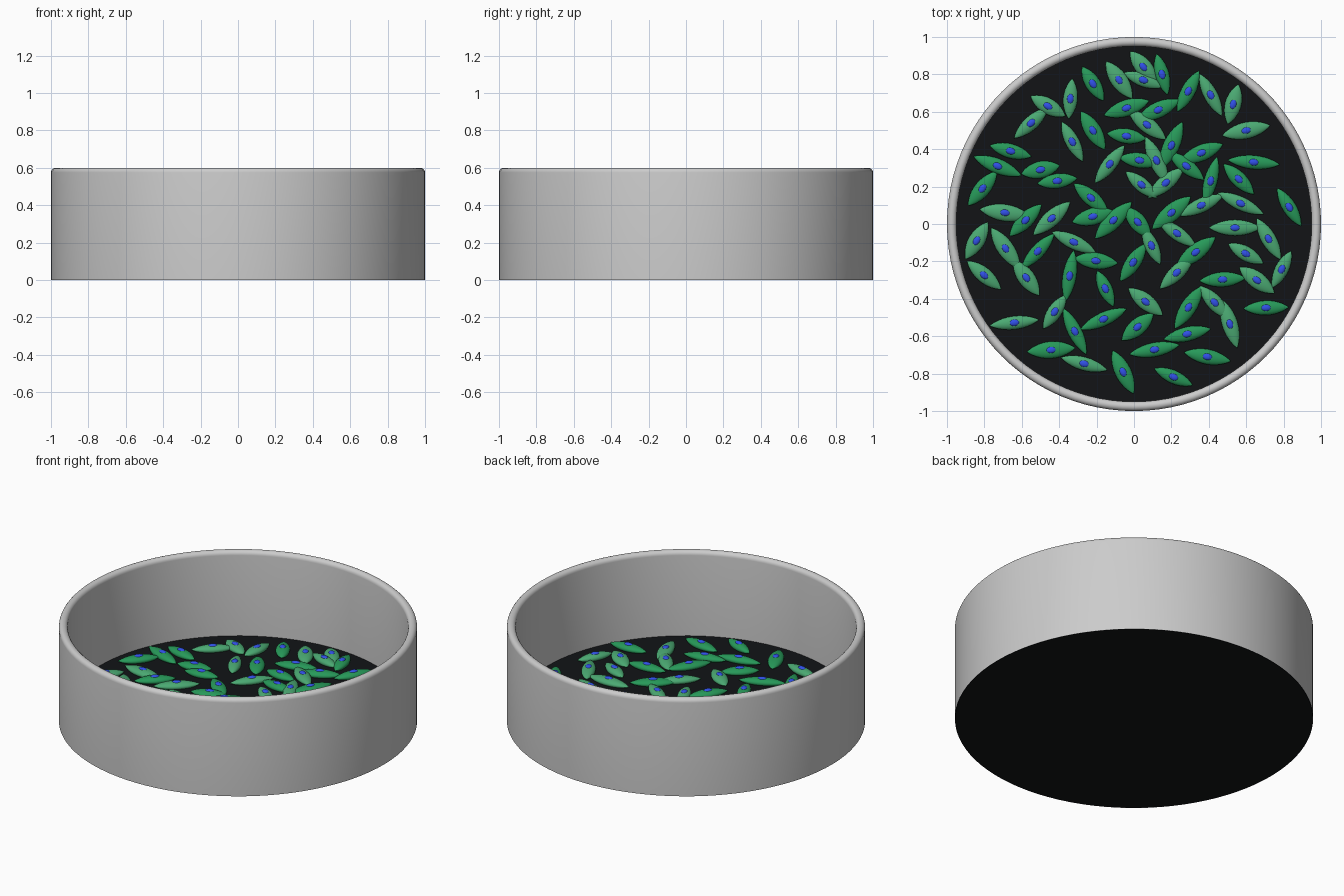
import bpy, bmesh, math, random

if "Cube" in bpy.data.objects:
    bpy.data.objects.remove(bpy.data.objects["Cube"])

random.seed(7)
FLOOR = 0.08
SEG = 96


def material(name, rgb):
    m = bpy.data.materials.new(name)
    m.diffuse_color = (*rgb, 1)
    m.use_nodes = True
    m.node_tree.nodes["Principled BSDF"].inputs["Base Color"].default_value = m.diffuse_color
    return m


def add_object(name, mesh):
    ob = bpy.data.objects.new(name, mesh)
    bpy.context.collection.objects.link(ob)
    return ob


def lathe(name, profile, mat=None):
    """Spin an (r, z) profile around the z axis."""
    bm = bmesh.new()
    verts = [bm.verts.new((r, 0, z)) for r, z in profile]
    edges = [bm.edges.new(p) for p in zip(verts, verts[1:])]
    bmesh.ops.spin(bm, geom=verts + edges, axis=(0, 0, 1), cent=(0, 0, 0),
                   steps=SEG, angle=2 * math.pi)
    bmesh.ops.remove_doubles(bm, verts=bm.verts, dist=1e-5)
    bmesh.ops.recalc_face_normals(bm, faces=bm.faces)
    mesh = bpy.data.meshes.new(name)
    bm.to_mesh(mesh)
    bm.free()
    if mat:
        mesh.materials.append(mat)
    ob = add_object(name, mesh)
    bpy.context.view_layer.objects.active = ob
    ob.select_set(True)
    bpy.ops.object.shade_smooth_by_angle(angle=math.radians(35))
    ob.select_set(False)
    return ob


def blob(name, mat, pointed):
    """Unit ellipsoid along x, optionally drawn out to pointed tips."""
    bm = bmesh.new()
    bmesh.ops.create_uvsphere(bm, u_segments=20, v_segments=14, radius=1)
    for v in bm.verts:
        x, y, z = v.co
        v.co = (z, x, y)
        if pointed:
            taper = math.sqrt(max(0.0, 1 - z * z)) ** 0.7
            v.co.y *= taper
            v.co.z *= taper
    bmesh.ops.recalc_face_normals(bm, faces=bm.faces)
    for f in bm.faces:
        f.smooth = True
    mesh = bpy.data.meshes.new(name)
    bm.to_mesh(mesh)
    bm.free()
    mesh.materials.append(mat)
    return mesh


# Dish wall with rounded rim
rim = [(0.975 + 0.025 * math.cos(math.pi * i / 10),
        0.575 + 0.025 * math.sin(math.pi * i / 10)) for i in range(11)]
lathe("dish_wall", [(1.0, 0.0)] + rim + [(0.95, FLOOR - 0.01)])

# Dark floor disc
black = material("floor_black", (0.006, 0.007, 0.008))
lathe("dish_floor", [(0, 0), (0.998, 0), (0.998, FLOOR), (0, FLOOR)], black)

# Cell and nucleus shapes
cell_meshes = [blob("cell_dark", material("green_dark", (0.02, 0.32, 0.10)), True),
               blob("cell_light", material("green_light", (0.07, 0.40, 0.17)), True)]
nucleus_mesh = blob("nucleus", material("nucleus_blue", (0.03, 0.08, 0.80)), False)

# Upper cells: x, y, heading in degrees
cells = [
    (.05, .84, -50), (.15, .80, -75), (.05, .77, -20), (-.08, .77, -55),
    (-.22, .75, -58), (-.34, .67, 85), (-.46, .63, -30), (-.55, .54, 42),
    (-.04, .62, 18), (.13, .61, 25), (.29, .71, 62), (.41, .69, -62),
    (.53, .64, 75), (.60, .50, 12), (.07, .53, -38), (-.04, .47, -8),
    (-.22, .50, -58), (-.33, .44, -62), (-.66, .39, -15), (-.73, .31, -22),
    (-.50, .29, 12), (-.41, .23, 8), (-.13, .32, 52), (.03, .34, -8),
    (.12, .34, -65), (.20, .42, 65), (.28, .31, -38), (.36, .38, 22),
    (.41, .23, 75), (.17, .22, 40), (.04, .21, -40), (.56, .24, -45),
    (.64, .33, -5), (.57, .11, -25), (.83, .09, -58), (.36, .10, 25),
    (.20, .06, 40), (.54, -.02, 0), (.02, .01, -50), (-.11, .02, 45),
    (-.22, .04, 15), (-.23, .14, -40), (-.44, .03, 42), (-.58, .02, 45),
    (-.69, .06, -8), (-.81, .19, 50), (.23, -.05, -35), (.72, -.08, -60),
]

# Lower cells: evenly scattered, always the candidate farthest from its neighbours
while len(cells) < 82:
    best, best_gap = None, -1
    for _ in range(60):
        a, r = random.uniform(math.pi, 2 * math.pi), 0.85 * math.sqrt(random.random())
        x, y = r * math.cos(a), r * math.sin(a)
        gap = min(math.hypot(x - c[0], y - c[1]) for c in cells)
        if gap > best_gap:
            best, best_gap = (x, y), gap
    cells.append((*best, random.uniform(-80, 85)))

# Place each cell with its nucleus on top
for i, (x, y, deg) in enumerate(cells):
    rot = math.radians(deg)
    cell = add_object(f"cell_{i + 1}", random.choice(cell_meshes))
    cell.location = (x, y, FLOOR + 0.01)
    cell.rotation_euler.z = rot
    cell.scale = (random.uniform(0.105, 0.14), random.uniform(0.036, 0.046), 0.024)
    nucleus = add_object(f"nucleus_{i + 1}", nucleus_mesh)
    nucleus.location = (x, y, FLOOR + 0.028)
    nucleus.rotation_euler.z = rot
    nucleus.scale = (0.027, 0.018, 0.012)
